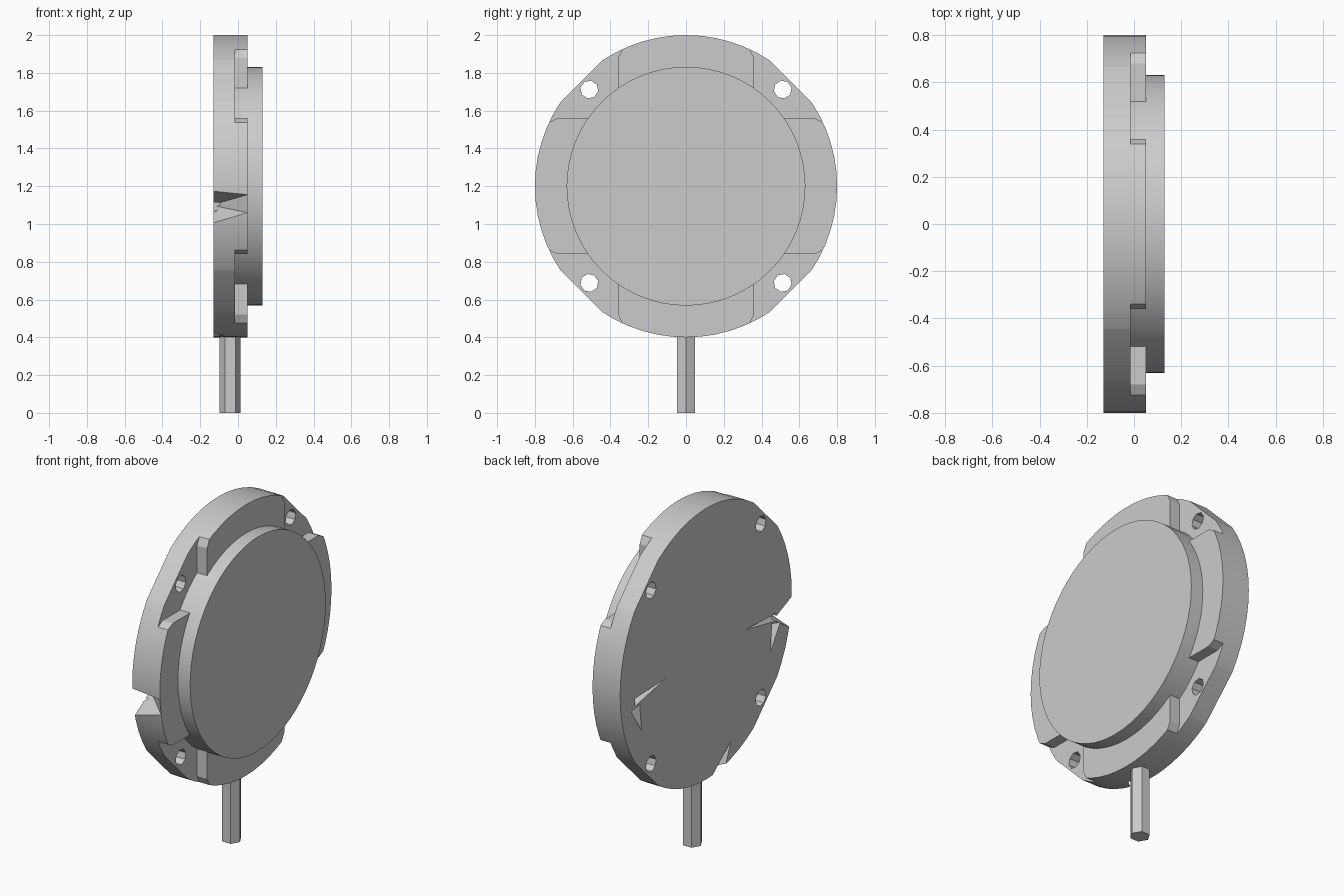
import bpy, bmesh, math

if "Cube" in bpy.data.objects:
    bpy.data.objects.remove(bpy.data.objects["Cube"], do_unlink=True)

CZ = 1.2                         # height of the disc axis, which runs along x
BACK, FLOOR, RIM, FACE = -0.13, -0.015, 0.05, 0.13
R = 0.8

grey = bpy.data.materials.new("plain grey")
grey.use_nodes = True
grey.diffuse_color = (0.6, 0.6, 0.6, 1)
grey.node_tree.nodes["Principled BSDF"].inputs["Base Color"].default_value = (0.6, 0.6, 0.6, 1)


def finish(bm, name):
    bmesh.ops.recalc_face_normals(bm, faces=bm.faces[:])
    mesh = bpy.data.meshes.new(name)
    bm.to_mesh(mesh)
    bm.free()
    mesh.materials.append(grey)
    obj = bpy.data.objects.new(name, mesh)
    bpy.context.collection.objects.link(obj)
    return obj


def prism(name, outline, x0, x1):
    """Extrude a (y, height above axis) outline along x."""
    bm = bmesh.new()
    face = bm.faces.new([bm.verts.new((x0, y, CZ + h)) for y, h in outline])
    new = bmesh.ops.extrude_face_region(bm, geom=[face])["geom"]
    bmesh.ops.translate(bm, vec=(x1 - x0, 0, 0),
                        verts=[v for v in new if isinstance(v, bmesh.types.BMVert)])
    return finish(bm, name)


def hull(name, points):
    bm = bmesh.new()
    for p in points:
        bm.verts.new(p)
    bmesh.ops.convex_hull(bm, input=bm.verts[:])
    return finish(bm, name)


def circle(radius, n, cy=0, ch=0, turn=0):
    return [(cy + radius * math.cos(turn + math.tau * i / n),
             ch + radius * math.sin(turn + math.tau * i / n)) for i in range(n)]


def cut(target, cutter):
    cutter.hide_render = True
    mod = target.modifiers.new("cut", 'BOOLEAN')
    mod.operation, mod.solver, mod.object = 'DIFFERENCE', 'EXACT', cutter
    bpy.context.view_layer.objects.active = target
    bpy.ops.object.modifier_apply(modifier=mod.name)
    bpy.data.objects.remove(cutter, do_unlink=True)


def smooth(obj):
    bpy.ops.object.select_all(action='DESELECT')
    obj.select_set(True)
    bpy.context.view_layer.objects.active = obj
    bpy.ops.object.shade_smooth_by_angle(angle=math.radians(25))


# Housing disc
housing = prism("housing", circle(R, 64), BACK, RIM)

# Corner pockets, rim flats and screw holes in all four quadrants
half = [(0.36, 0.36), (0.36, 0.68), (0.335, 0.73), (0.335, 1)]
pocket = half + [(1, 1)] + [(h, y) for y, h in reversed(half[1:])]
flat = [(0.7, 0.41), (1, 0.41), (1, 1), (0.41, 1), (0.41, 0.7)]
for sy in (1, -1):
    for sh in (1, -1):
        flip = lambda pts: [(sy * y, sh * h) for y, h in pts]
        cut(housing, prism("pocket_cutter", flip(pocket), FLOOR, 0.3))
        cut(housing, prism("flat_cutter", flip(flat), -0.3, 0.3))
        cut(housing, prism("hole_cutter", flip(circle(0.048, 8, 0.512, 0.512, 0.2)), -0.3, 0.3))

# Wedge bite in the front rim
OUT = BACK - 0.01
cut(housing, hull("bite_cutter", [
    (OUT, -0.62, 1.1), (OUT, -0.86, 1.2), (OUT, -0.86, 0.95),
    (RIM, -0.797, 1.155), (RIM, -0.788, 1.06), (RIM, -0.86, 1.16), (RIM, -0.86, 1.06)]))

# Shallow star dents on the back face, towards both sides
for s in (-1, 1):
    cut(housing, hull("long_dent_cutter", [
        (OUT, s * 0.315, 1.15), (OUT, s * 0.66, 1.135), (OUT, s * 0.66, 1.08),
        (-0.08, s * 0.66, 1.105)]))
    cut(housing, hull("low_dent_cutter", [
        (OUT, s * 0.59, 0.89), (OUT, s * 0.61, 1.08), (OUT, s * 0.7, 1.06),
        (-0.07, s * 0.66, 1.09)]))

# Chipped lower edge of the back face
cut(housing, hull("chip_cutter", [
    (OUT, -0.25, 0.56), (OUT, -0.17, 0.36), (OUT, 0.0, 0.36), (-0.05, -0.1, 0.36)]))
smooth(housing)

# Round raised face
smooth(prism("raised_face", circle(0.632, 64), FLOOR - 0.03, FACE))

# Six-sided stem
bm = bmesh.new()
bmesh.ops.create_cone(bm, cap_ends=True, segments=6, radius1=0.055, radius2=0.055, depth=0.47)
for v in bm.verts:
    a = math.radians(60 * round(math.degrees(math.atan2(v.co.y, v.co.x)) / 60 - 0.01))
    v.co = (-0.042 + 0.055 * math.cos(a), 0.055 * math.sin(a), v.co.z + 0.235)
finish(bm, "stem")
